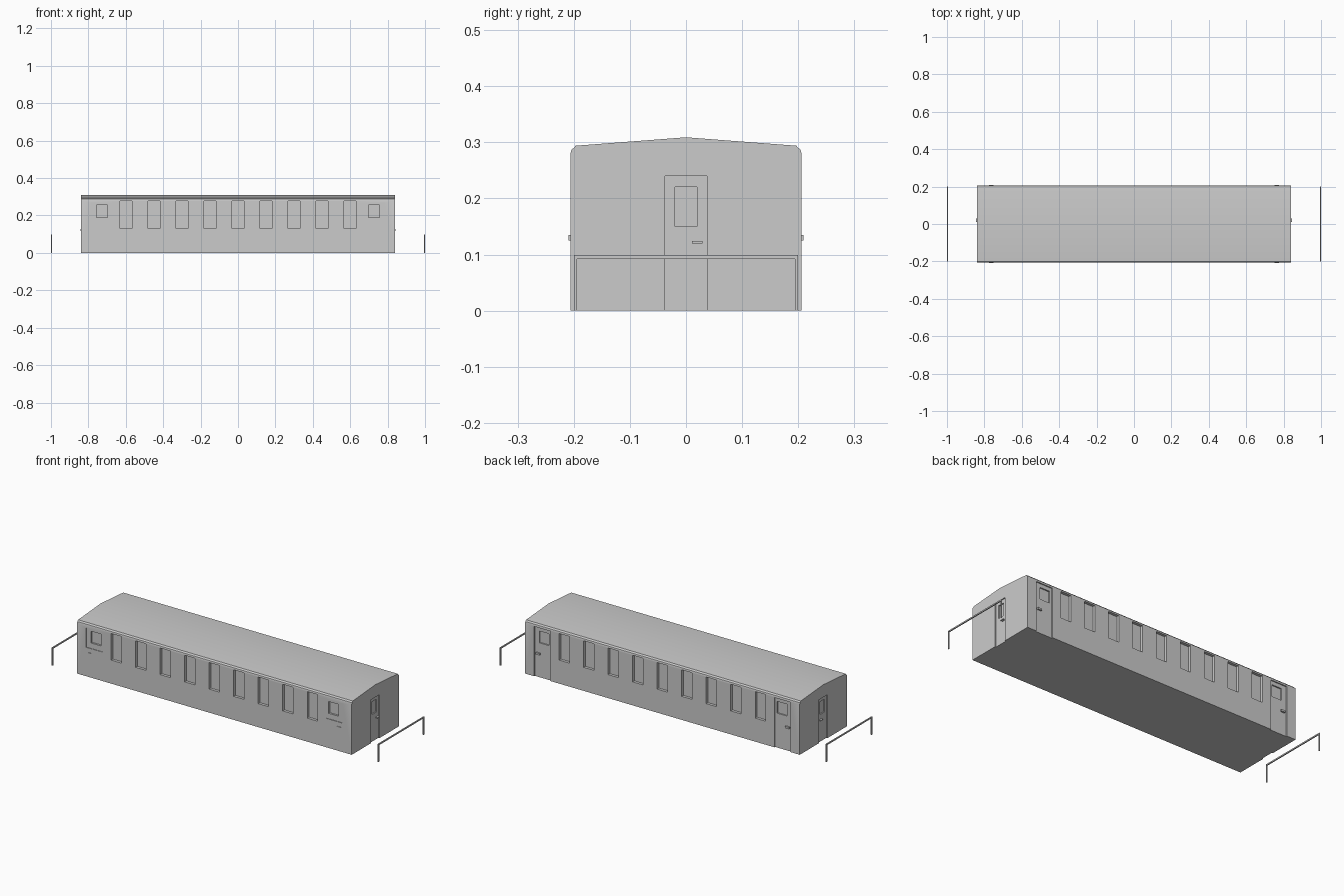
import bpy, bmesh
from mathutils import Matrix, Vector

if "Cube" in bpy.data.objects:
    bpy.data.objects.remove(bpy.data.objects["Cube"], do_unlink=True)

HALF_LEN, HALF_WID = 0.84, 0.206


def make_object(name, bm):
    bmesh.ops.recalc_face_normals(bm, faces=bm.faces)
    mesh = bpy.data.meshes.new(name)
    bm.to_mesh(mesh)
    bm.free()
    obj = bpy.data.objects.new(name, mesh)
    bpy.context.collection.objects.link(obj)
    return obj


def add_box(bm, x, y, z):
    """Box from (low, high) ranges on each axis."""
    size = Vector(r[1] - r[0] for r in (x, y, z))
    mid = Vector((r[0] + r[1]) / 2 for r in (x, y, z))
    bmesh.ops.create_cube(bm, size=1, matrix=Matrix.Translation(mid) @ Matrix.Diagonal(size.to_4d()))


def boxes(name, ranges):
    bm = bmesh.new()
    for r in ranges:
        add_box(bm, *r)
    return make_object(name, bm)


def extrude_profile(name, points):
    """Extrude a (y, z) outline along the length."""
    bm = bmesh.new()
    face = bm.faces.new([bm.verts.new((-HALF_LEN, y, z)) for y, z in points])
    out = bmesh.ops.extrude_face_region(bm, geom=[face])
    verts = [v for v in out["geom"] if isinstance(v, bmesh.types.BMVert)]
    bmesh.ops.translate(bm, verts=verts, vec=(2 * HALF_LEN, 0, 0))
    return make_object(name, bm)


def smooth(obj):
    bpy.ops.object.select_all(action='DESELECT')
    obj.select_set(True)
    bpy.context.view_layer.objects.active = obj
    bpy.ops.object.shade_smooth_by_angle(angle=0.5)


def cut(obj, cutter):
    mod = obj.modifiers.new("cut", 'BOOLEAN')
    mod.object, mod.operation, mod.solver = cutter, 'DIFFERENCE', 'EXACT'
    cutter.hide_render = True
    bpy.context.view_layer.objects.active = obj
    bpy.ops.object.modifier_apply(modifier=mod.name)
    bpy.data.objects.remove(cutter, do_unlink=True)


def span(center, half):
    return (center - half, center + half)


def wall(limit, depth, side):
    """Cutter range that sinks `depth` into a wall at +-limit."""
    return tuple(sorted((side * (limit - depth), side * (limit + 0.05))))


# Carriage body with slightly rounded shoulders
half = [(HALF_WID, 0), (HALF_WID, 0.28), (0.204, 0.287), (0.199, 0.291)]
mirrored = [(-y, z) for y, z in reversed(half)]
body = extrude_profile("body", half + [(0, 0.305)] + mirrored)

# Shallow recesses: long-wall doors and end doors
recesses, panes = [], []
for sx in (-1, 1):
    door_x = span(sx * 0.735, 0.05)
    recesses.append((door_x, wall(HALF_WID, 0.006, 1), (-0.05, 0.275)))
    recesses.append((door_x, wall(HALF_WID, 0.003, -1), (0.16, 0.268)))
    recesses.append((wall(HALF_LEN, 0.006, sx), span(0, 0.037), (-0.05, 0.24)))
    # Deeper door window openings
    for sy in (-1, 1):
        panes.append((span(sx * 0.727, 0.03), wall(HALF_WID, 0.013, sy), (0.19, 0.255)))
    panes.append((wall(HALF_LEN, 0.012, sx), span(0, 0.02), (0.15, 0.22)))

# Nine passenger windows on each long side
for i in range(-4, 5):
    for sy in (-1, 1):
        panes.append((span(i * 0.15, 0.032), wall(HALF_WID, 0.015, sy), (0.13, 0.277)))

cut(body, boxes("recess_cutter", recesses))
cut(body, boxes("window_cutter", panes))
smooth(body)

# Thin roof skin with a low ridge
roof = extrude_profile("roof", [(0.199, 0.291), (0.197, 0.294), (0, 0.309),
                                (-0.197, 0.294), (-0.199, 0.291), (0, 0.305)])
smooth(roof)

# Door handles on the long walls and the ends
handles = []
for sx in (-1, 1):
    for sy in (-1, 1):
        handles.append((span(sx * 0.763, 0.012), span(sy * 0.204, 0.005), span(0.13, 0.005)))
    handles.append((span(sx * 0.839, 0.007), span(0.02, 0.009), span(0.122, 0.002)))
boxes("door_handles", handles)

# Free-standing barrier rail beyond each end
for name, sx in (("left_rail", 1), ("right_rail", -1)):
    x = span(sx * 0.997, 0.003)
    bar = [(x, (-0.2, 0.2), (0.092, 0.099))]
    posts = [(x, span(sy * 0.197, 0.003), (0, 0.092)) for sy in (-1, 1)]
    boxes(name, bar + posts)
